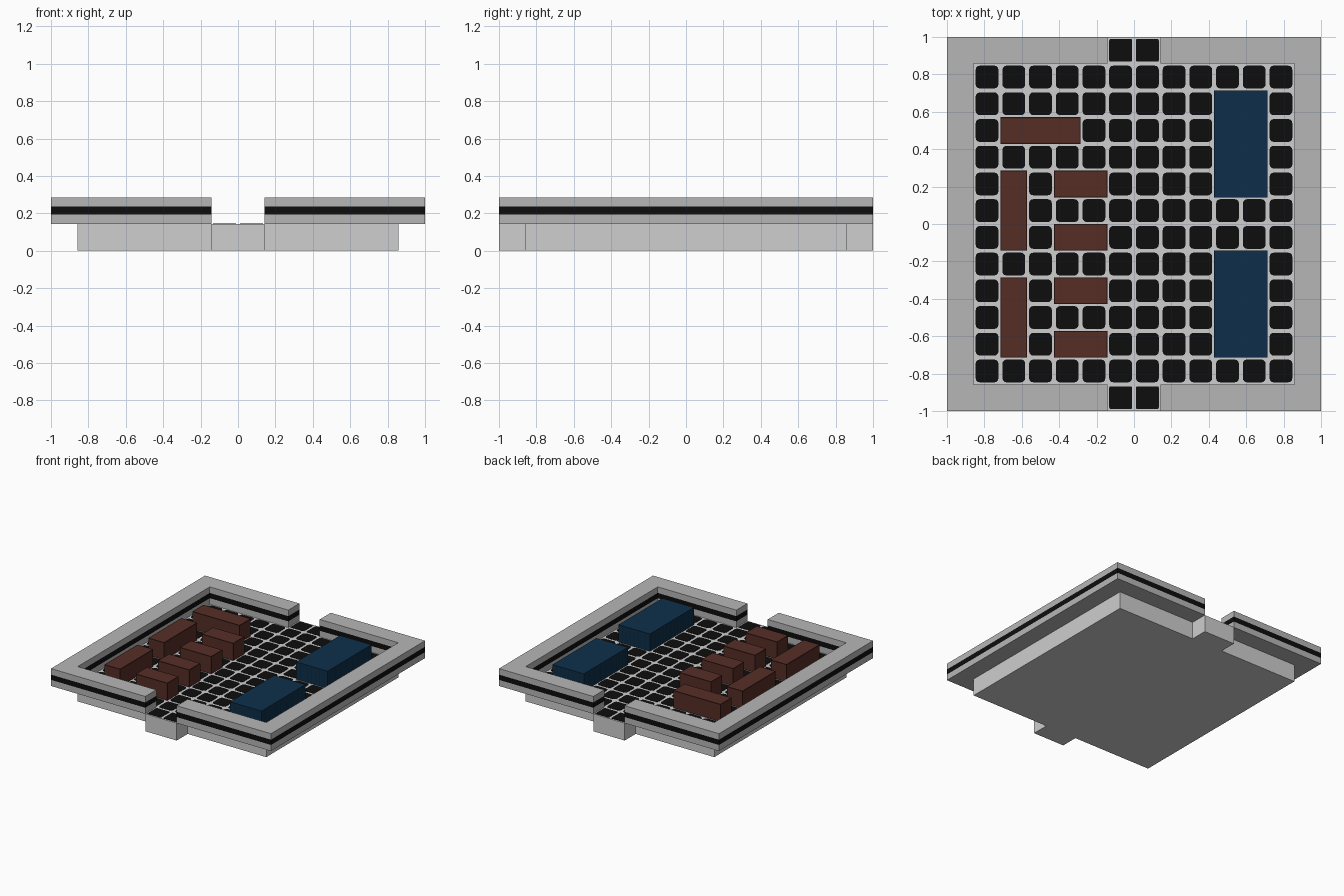
import bpy, bmesh, math
from mathutils import Vector

if "Cube" in bpy.data.objects:
    bpy.data.objects.remove(bpy.data.objects["Cube"])

U = 1 / 7            # one grid cell
TOP = U              # floor height


def mat(name, rgb):
    m = bpy.data.materials.new(name)
    m.diffuse_color = (*rgb, 1)
    m.use_nodes = True
    m.node_tree.nodes["Principled BSDF"].inputs["Base Color"].default_value = m.diffuse_color
    return m


base_grey = mat("light grey", (0.62, 0.62, 0.62))
wall_grey = mat("wall grey", (0.47, 0.47, 0.47))
black = mat("black", (0.004, 0.004, 0.004))
brown = mat("brown", (0.095, 0.027, 0.019))
dark_brown = mat("dark brown", (0.05, 0.014, 0.010))
blue = mat("blue", (0.004, 0.028, 0.068))
dark_blue = mat("dark blue", (0.003, 0.018, 0.042))


def finish(name, bm, mats):
    bm.normal_update()
    me = bpy.data.meshes.new(name)
    bm.to_mesh(me)
    bm.free()
    for m in mats:
        me.materials.append(m)
    ob = bpy.data.objects.new(name, me)
    bpy.context.collection.objects.link(ob)
    return ob


def box(x0, x1, y0, y1, z0, z1):
    """Box in a new bmesh; all bounds in grid cells."""
    bm = bmesh.new()
    bmesh.ops.create_cube(bm, size=1)
    for v in bm.verts:
        v.co = Vector(((x0, x1)[v.co.x > 0], (y0, y1)[v.co.y > 0], (z0, z1)[v.co.z > 0])) * U
    return bm


def cut(bm, axis, value):
    n = Vector((0, 0, 0))
    n[axis] = 1
    bmesh.ops.bisect_plane(bm, geom=bm.verts[:] + bm.edges[:] + bm.faces[:],
                           plane_co=n * value, plane_no=n)


# Floor strips; the central path runs out through both gates
for name, x0, x1, y in (("floor_left", -6, -1, 6), ("floor_path", -1, 1, 7),
                        ("floor_right", 1, 3, 6), ("floor_container_bay", 3, 5, 6),
                        ("floor_edge", 5, 6, 6)):
    finish(name, box(x0, x1, -y, y, 0, 1), [base_grey])


# Walls with a black band round their sides
def wall(name, x0, x1, y0, y1):
    bm = box(x0, x1, y0, y1, 1, 2)
    cut(bm, 2, 0.193)
    cut(bm, 2, 0.236)
    for f in bm.faces:
        f.material_index = int(0.193 < f.calc_center_median().z < 0.236)
    finish(name, bm, [wall_grey, black])


wall("left_wall", -7, -6, -7, 7)
wall("right_wall", 6, 7, -7, 7)
for side, y0 in (("front", -7), ("back", 6)):
    wall(side + "_left_wall", -6, -1, y0, y0 + 1)
    wall(side + "_right_wall", 1, 6, y0, y0 + 1)

# Brown crates with a darker border on each visible face
crates = [(-5, -2, 3, 4), (-5, -4, -1, 2), (-5, -4, -5, -2),
          (-3, -1, 1, 2), (-3, -1, -1, 0), (-3, -1, -3, -2), (-3, -1, -5, -4)]
for i, r in enumerate(crates):
    bm = box(*r, 1, 2)
    rim = bmesh.ops.inset_individual(bm, faces=bm.faces[:], thickness=0.009)["faces"]
    for f in rim:
        f.material_index = 1
    finish(f"crate_{i + 1}", bm, [brown, dark_brown])

# Blue containers with narrow vertical grooves painted on the sides
containers = [(3, 5, 1, 5), (3, 5, -5, -1)]
for i, r in enumerate(containers):
    bm = box(*r, 1, 2)
    grooves = []
    for axis, lo, hi in ((0, r[0], r[1]), (1, r[2], r[3])):
        for k in range(1, (hi - lo) * 4):
            p = (lo + k / 4) * U
            cut(bm, axis, p - 0.002)
            cut(bm, axis, p + 0.002)
            grooves.append((axis, p))
    for f in bm.faces:
        c = f.calc_center_median()
        f.normal_update()
        if abs(f.normal.z) < 0.5 and any(abs(f.normal[a]) < 0.5 and abs(c[a] - p) < 0.002
                                         for a, p in grooves):
            f.material_index = 1
    finish(f"container_{i + 1}", bm, [blue, dark_blue])


# Black paving tiles with rounded corners, skipping cells under cargo
def tile(bm, cx, cy, half, radius):
    z = TOP + 0.002
    ring = []
    for q, (sx, sy) in enumerate(((1, 1), (-1, 1), (-1, -1), (1, -1))):
        for s in range(4):
            a = math.radians(q * 90 + s * 30)
            ring.append((cx + sx * (half - radius) + radius * math.cos(a),
                         cy + sy * (half - radius) + radius * math.sin(a)))
    top = [bm.verts.new((x, y, z)) for x, y in ring]
    low = [bm.verts.new((x, y, TOP)) for x, y in ring]
    bm.faces.new(top)
    n = len(ring)
    for k in range(n):
        bm.faces.new((low[k], low[(k + 1) % n], top[(k + 1) % n], top[k]))


bm = bmesh.new()
for i in range(-6, 6):
    for j in range(-7, 7):
        gate = j in (-7, 6)
        if gate and i not in (-1, 0):
            continue
        if any(a <= i < b and c <= j < d for a, b, c, d in crates + containers):
            continue
        tile(bm, (i + 0.5) * U, (j + 0.5) * U, 0.061, 0.008 if gate else 0.022)
finish("paving_tiles", bm, [black])
